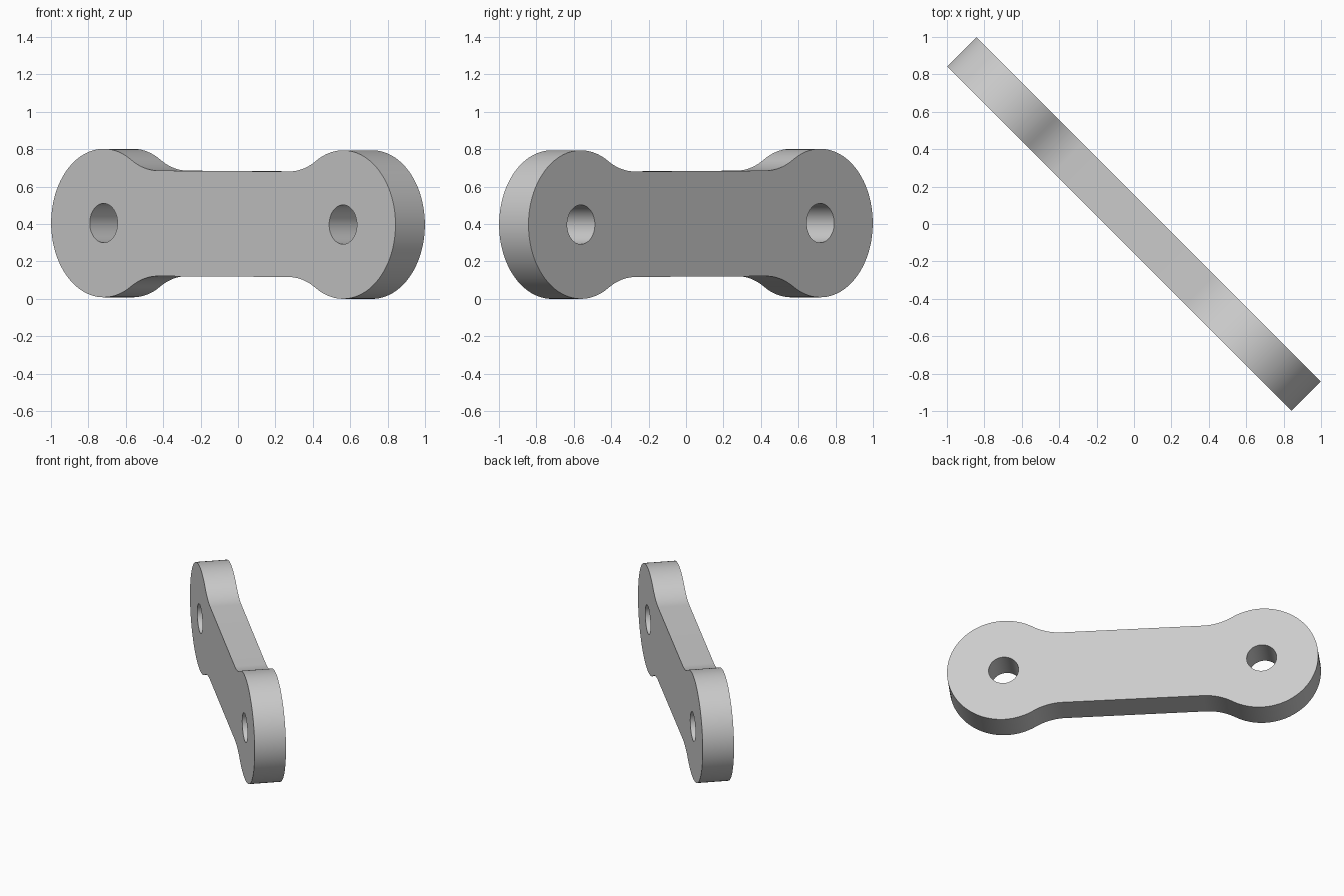
import bpy, bmesh
from math import sin, cos, pi, atan2, sqrt, radians
from mathutils import Matrix

cube = bpy.data.objects.get("Cube")
if cube:
    bpy.data.objects.remove(cube, do_unlink=True)

LOBE_X, LOBE_R = 0.905, 0.397     # end lobes
NECK_H, FILLET_R = 0.282, 0.397   # half height of the bar, blend radius
HOLE_R, THICKNESS = 0.105, 0.222


def arc(cx, cz, r, a0, a1, n):
    return [(cx + r * cos(a0 + (a1 - a0) * i / n), cz + r * sin(a0 + (a1 - a0) * i / n))
            for i in range(n + 1)]


def outline():
    # One quadrant: lobe arc, then the concave blend into the bar
    dx = sqrt((LOBE_R + FILLET_R) ** 2 - (NECK_H + FILLET_R) ** 2)
    a = atan2(NECK_H + FILLET_R, -dx)
    quad = arc(LOBE_X, 0, LOBE_R, 0, a, 32)
    quad += arc(LOBE_X - dx, NECK_H + FILLET_R, FILLET_R, a - pi, -pi / 2, 12)[1:]
    # Mirror to the other three quadrants
    top = quad + [(-x, z) for x, z in reversed(quad)]
    return top + [(x, -z) for x, z in reversed(top[1:-1])]


def add_loop(bm, points):
    verts = [bm.verts.new((x, 0, z)) for x, z in points]
    return [bm.edges.new((v, verts[(i + 1) % len(verts)])) for i, v in enumerate(verts)]


# Flat plate with two pin holes
bm = bmesh.new()
edges = add_loop(bm, outline())
for side in (-1, 1):
    edges += add_loop(bm, arc(side * LOBE_X, 0, HOLE_R, 0, 2 * pi, 48)[:-1])
bmesh.ops.triangle_fill(bm, use_beauty=True, edges=edges, normal=(0, -1, 0))
bmesh.ops.recalc_face_normals(bm, faces=bm.faces)
mesh = bpy.data.meshes.new("link_plate")
bm.to_mesh(mesh)
bm.free()

link = bpy.data.objects.new("link_plate", mesh)
bpy.context.collection.objects.link(link)
bpy.context.view_layer.objects.active = link
link.select_set(True)

# Thickness
solid = link.modifiers.new("thickness", 'SOLIDIFY')
solid.thickness = THICKNESS
solid.offset = 0
bpy.ops.object.modifier_apply(modifier=solid.name)

# Turned diagonally, with a very slight tilt
mesh.transform(Matrix.Translation((0, 0, 0.401)) @ Matrix.Rotation(radians(-45), 4, 'Z')
               @ Matrix.Rotation(0.0045, 4, 'Y'))
bpy.ops.object.shade_smooth_by_angle(angle=radians(30))

# Colour
grey = bpy.data.materials.new("light_grey")
grey.use_nodes = True
colour = (0.6, 0.6, 0.6, 1)
grey.diffuse_color = colour
grey.node_tree.nodes["Principled BSDF"].inputs["Base Color"].default_value = colour
mesh.materials.append(grey)
